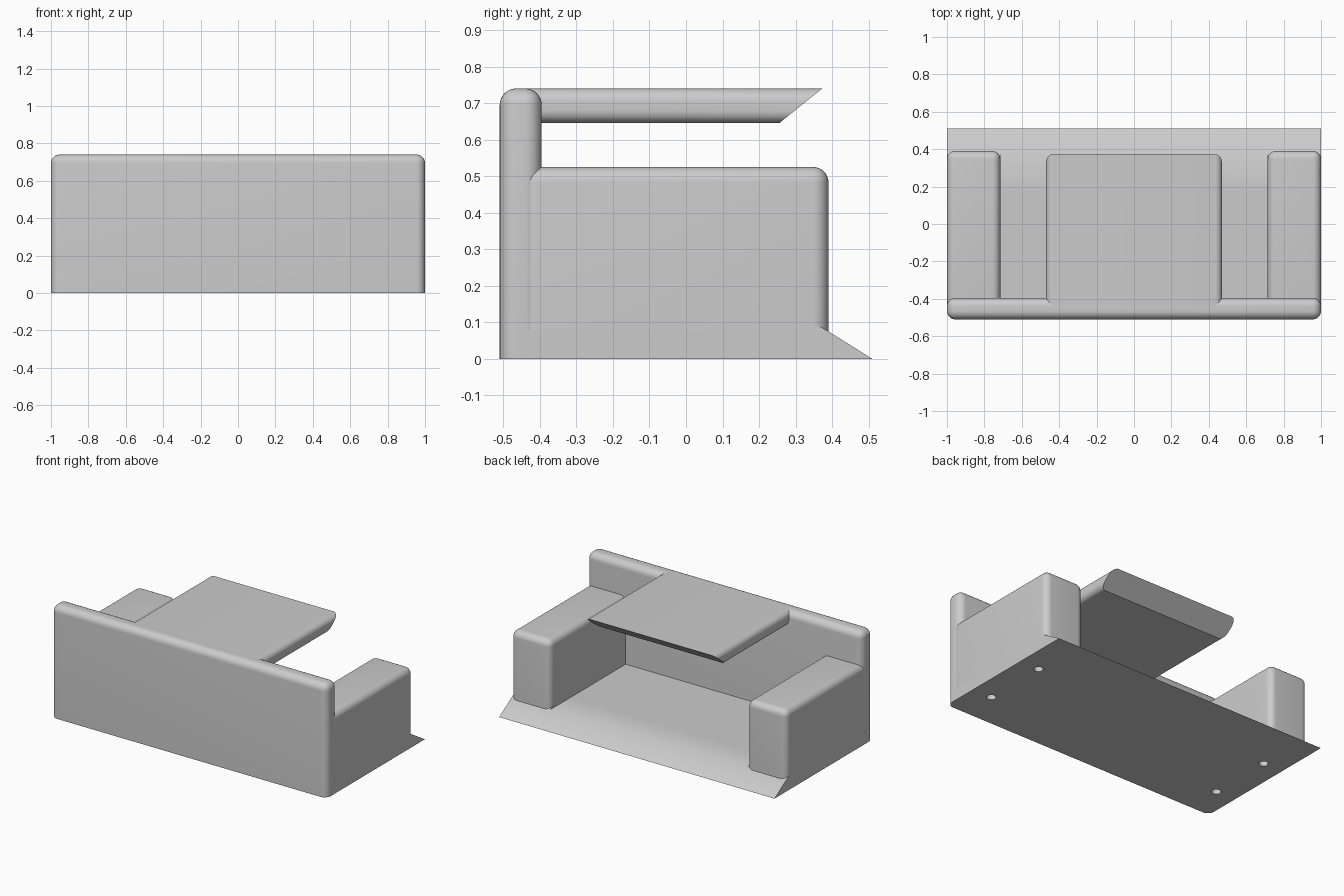
import bpy
import bmesh

old = bpy.data.objects.get("Cube")
if old:
    bpy.data.objects.remove(old)

GREY = (0.6, 0.6, 0.6, 1.0)
grey = bpy.data.materials.new("plain grey")
grey.use_nodes = True
grey.diffuse_color = GREY
grey.node_tree.nodes["Principled BSDF"].inputs["Base Color"].default_value = GREY


def finish(name, bm):
    """Turn a bmesh into a named, coloured, smooth-edged object."""
    bmesh.ops.recalc_face_normals(bm, faces=bm.faces[:])
    mesh = bpy.data.meshes.new(name)
    bm.to_mesh(mesh)
    bm.free()
    mesh.materials.append(grey)
    obj = bpy.data.objects.new(name, mesh)
    bpy.context.collection.objects.link(obj)
    return obj


def box(low, high):
    bm = bmesh.new()
    bmesh.ops.create_cube(bm, size=1)
    for v in bm.verts:
        v.co = [high[i] if v.co[i] > 0 else low[i] for i in range(3)]
    return bm


def round_edges(bm, radius, keep):
    edges = [e for e in bm.edges if keep(*[v.co.copy() for v in e.verts])]
    bmesh.ops.bevel(bm, geom=edges, offset=radius, segments=8, profile=0.5,
                    affect='EDGES', clamp_overlap=True)


def rounded_block(name, low, high, radius):
    """Box with every edge rounded except those around the bottom."""
    bm = box(low, high)
    floor = low[2] + 0.001
    round_edges(bm, radius, lambda a, b: max(a.z, b.z) > floor)
    return finish(name, bm)


def prism(name, profile, x0, x1):
    """Extrude a (y, z) profile from x0 to x1."""
    bm = bmesh.new()
    face = bm.faces.new([bm.verts.new((x0, y, z)) for y, z in profile])
    moved = bmesh.ops.extrude_face_region(bm, geom=[face])["geom"]
    for v in moved:
        if isinstance(v, bmesh.types.BMVert):
            v.co.x = x1
    return finish(name, bm)


# Tall front panel
parts = [rounded_block("front_panel", (-1, -0.51, 0), (1, -0.395, 0.74), 0.045)]

# Floor slab with a ramped back edge
base = prism("floor_base", [(-0.45, 0), (0.51, 0), (0.385, 0.078), (-0.45, 0.078)], -1, 1)
drilled = [base]

# Side blocks, each with a ramp end that laps its rounded corner
for side, word in ((-1, "right"), (1, "left")):
    xs = sorted((side * 0.715, side))
    drilled.append(rounded_block(word + "_side_block", (xs[0], -0.455, 0.03),
                                 (xs[1], 0.39, 0.525), 0.042))
    parts.append(prism(word + "_ramp_end",
                       [(0.3, 0.075), (0.39, 0.075), (0.365, 0.09), (0.3, 0.09)], *xs))

# Desk top with rounded long edges and a slanted free end
bm = box((-0.47, -0.45, 0.645), (0.47, 0.373, 0.74))
round_edges(bm, 0.036, lambda a, b: abs(a.y - b.y) > 0.1)
for v in bm.verts:
    if v.co.y > 0:
        v.co.y -= (0.74 - v.co.z) * 1.24
parts.append(finish("desk_top", bm))

# Round sockets drilled up from the underside
for x in (-0.86, 0.86):
    for y in (-0.275, 0.155):
        bpy.ops.mesh.primitive_cylinder_add(vertices=16, radius=0.028, depth=0.3,
                                            location=(x, y, 0))
        cutter = bpy.context.object
        cutter.name = "socket_cutter"
        cutter.data.materials.append(grey)
        cutter.hide_render = True
        cutter.hide_set(True)
        for obj in drilled:
            mod = obj.modifiers.new("socket", 'BOOLEAN')
            mod.operation = 'DIFFERENCE'
            mod.solver = 'EXACT'
            mod.object = cutter

# Smooth the rounded edges, keeping corners sharp
for obj in parts + drilled:
    bpy.ops.object.select_all(action='DESELECT')
    obj.select_set(True)
    bpy.context.view_layer.objects.active = obj
    bpy.ops.object.shade_smooth_by_angle(angle=0.6)
